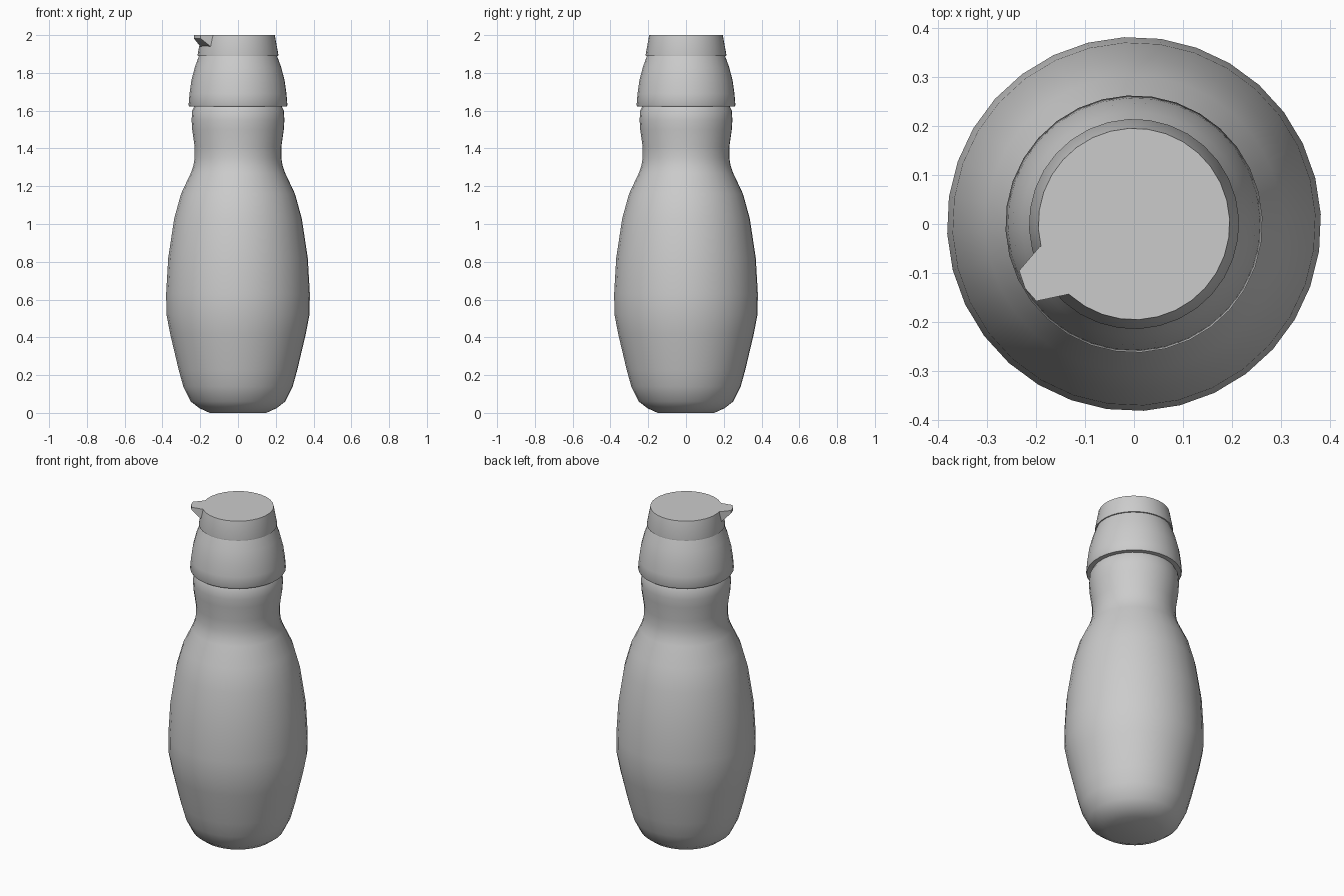
import bpy, bmesh
from math import cos, sin, pi, radians

if "Cube" in bpy.data.objects:
    bpy.data.objects.remove(bpy.data.objects["Cube"])

SIDES = 32
TURN = radians(3)


def finish(name, bm, angle=40):
    bmesh.ops.recalc_face_normals(bm, faces=bm.faces[:])
    me = bpy.data.meshes.new(name)
    bm.to_mesh(me)
    bm.free()
    ob = bpy.data.objects.new(name, me)
    bpy.context.collection.objects.link(ob)
    bpy.ops.object.select_all(action='DESELECT')
    ob.select_set(True)
    bpy.context.view_layer.objects.active = ob
    bpy.ops.object.shade_smooth_by_angle(angle=radians(angle))
    return ob


def lathe(name, profile, angle=40):
    """Revolve (radius, z) points around z and close both ends."""
    bm = bmesh.new()
    rings = [[bm.verts.new((r * cos(TURN + 2 * pi * i / SIDES),
                            r * sin(TURN + 2 * pi * i / SIDES), z))
              for i in range(SIDES)] for r, z in profile]
    for a, b in zip(rings, rings[1:]):
        for i in range(SIDES):
            j = (i + 1) % SIDES
            bm.faces.new((a[i], a[j], b[j], b[i]))
    bm.faces.new(rings[0][::-1])
    bm.faces.new(rings[-1])
    return finish(name, bm, angle)


# Bottle body with waisted neck
lathe("bottle_body", [
    (0.15, 0.0), (0.205, 0.025), (0.25, 0.06), (0.29, 0.14), (0.315, 0.23),
    (0.36, 0.42), (0.379, 0.52), (0.381, 0.63), (0.37, 0.82), (0.338, 1.03),
    (0.302, 1.16), (0.25, 1.27), (0.236, 1.31), (0.23, 1.35), (0.23, 1.41),
    (0.243, 1.50), (0.246, 1.55), (0.243, 1.60), (0.23, 1.625)], 60)

# Domed screw collar
lathe("screw_collar", [
    (0.22, 1.622), (0.258, 1.622), (0.262, 1.63), (0.257, 1.69), (0.247, 1.76),
    (0.229, 1.83), (0.206, 1.893)])

# Tapered lid
lathe("lid", [(0.205, 1.888), (0.213, 1.89), (0.214, 1.897), (0.195, 2.0)])

# Thumb tab: wedge on the rim, thick at the lid and thin at the tip
bm = bmesh.new()
top = [(-0.10, -0.02), (-0.192, -0.046), (-0.234, -0.095), (-0.222, -0.131),
       (-0.199, -0.157), (-0.133, -0.143), (-0.075, -0.07)]
depth = [0.07, 0.07, 0.017, 0.017, 0.017, 0.07, 0.07]
upper = [bm.verts.new((x, y, 2.0)) for x, y in top]
lower = [bm.verts.new((x, y, 2.0 - d)) for (x, y), d in zip(top, depth)]
bm.faces.new(upper)
bm.faces.new(lower[::-1])
for i in range(len(top)):
    j = (i + 1) % len(top)
    bm.faces.new((upper[i], lower[i], lower[j], upper[j]))
bmesh.ops.triangulate(bm, faces=[f for f in bm.faces if len(f.verts) > 4])
finish("thumb_tab", bm, 25)
